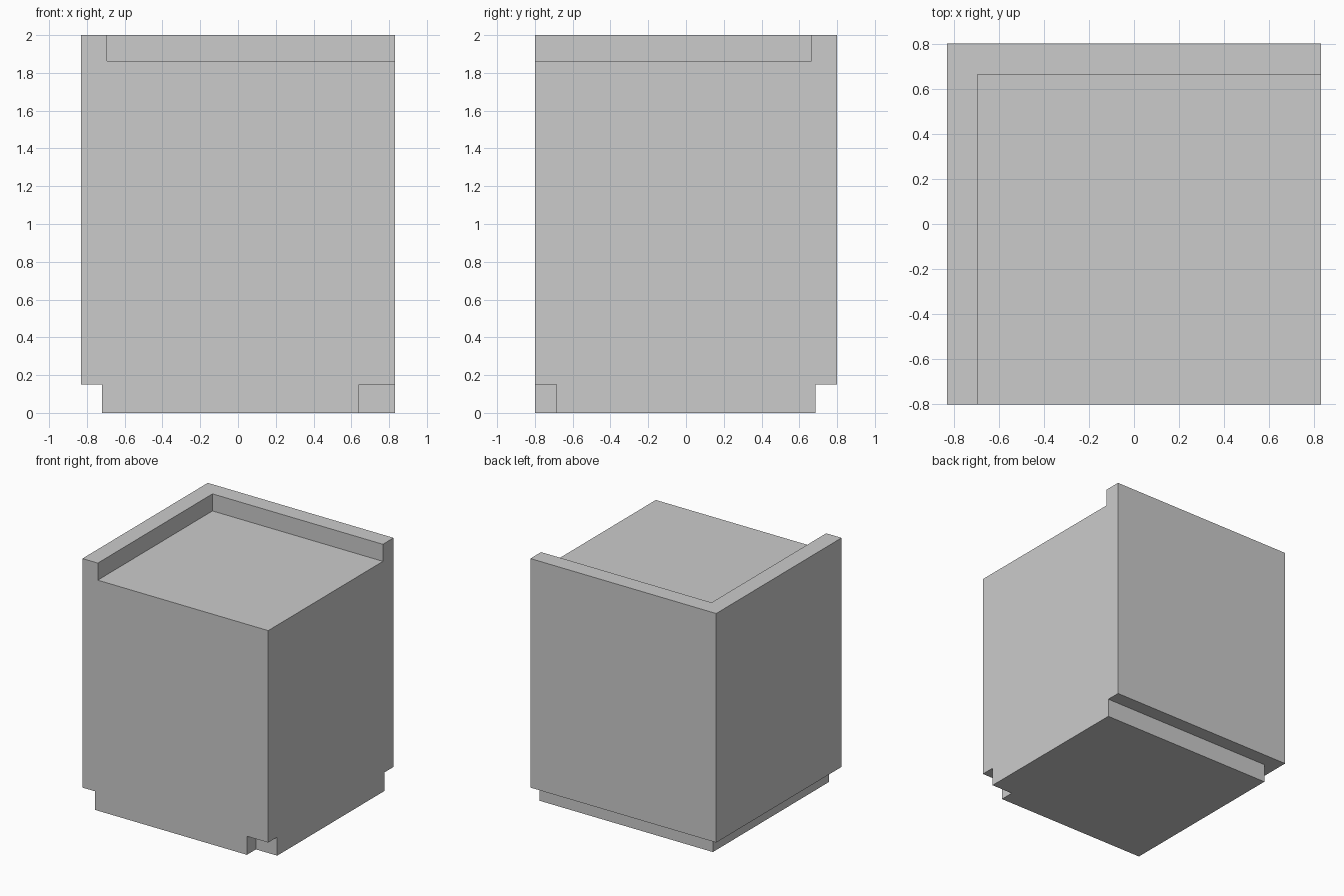
import bpy
from mathutils import Vector

if "Cube" in bpy.data.objects:
    bpy.data.objects.remove(bpy.data.objects["Cube"])

W, D, H = 0.83, 0.80, 2.0   # half width, half depth, height
OUT = 0.2                   # cutter overshoot past the outer faces


def box(name, low, high):
    low, high = Vector(low), Vector(high)
    bpy.ops.mesh.primitive_cube_add(size=1, location=(low + high) / 2)
    obj = bpy.context.object
    obj.name = name
    obj.scale = high - low
    bpy.ops.object.transform_apply(location=True, rotation=False, scale=True)
    return obj


def cut(target, name, low, high):
    cutter = box(name, low, high)
    bpy.context.view_layer.objects.active = target
    mod = target.modifiers.new(name, 'BOOLEAN')
    mod.operation = 'DIFFERENCE'
    mod.solver = 'EXACT'
    mod.object = cutter
    bpy.ops.object.modifier_apply(modifier=mod.name)
    bpy.data.objects.remove(cutter, do_unlink=True)


# Main block
body = box("block_body", (-W, -D, 0), (W, D, H))

# Top recess, leaving an L-shaped lip along the left and back edges
cut(body, "top_recess", (-0.693, -D - OUT, 1.862), (W + OUT, 0.664, H + OUT))

# Undercut steps along the left and back of the base
cut(body, "left_step", (-W - OUT, -D - OUT, -OUT), (-0.72, D + OUT, 0.15))
cut(body, "back_step", (-W - OUT, 0.685, -OUT), (W + OUT, D + OUT, 0.15))

# Notch in the front right corner of the base
cut(body, "corner_notch", (0.64, -D - OUT, -OUT), (W + OUT, -0.685, 0.15))
